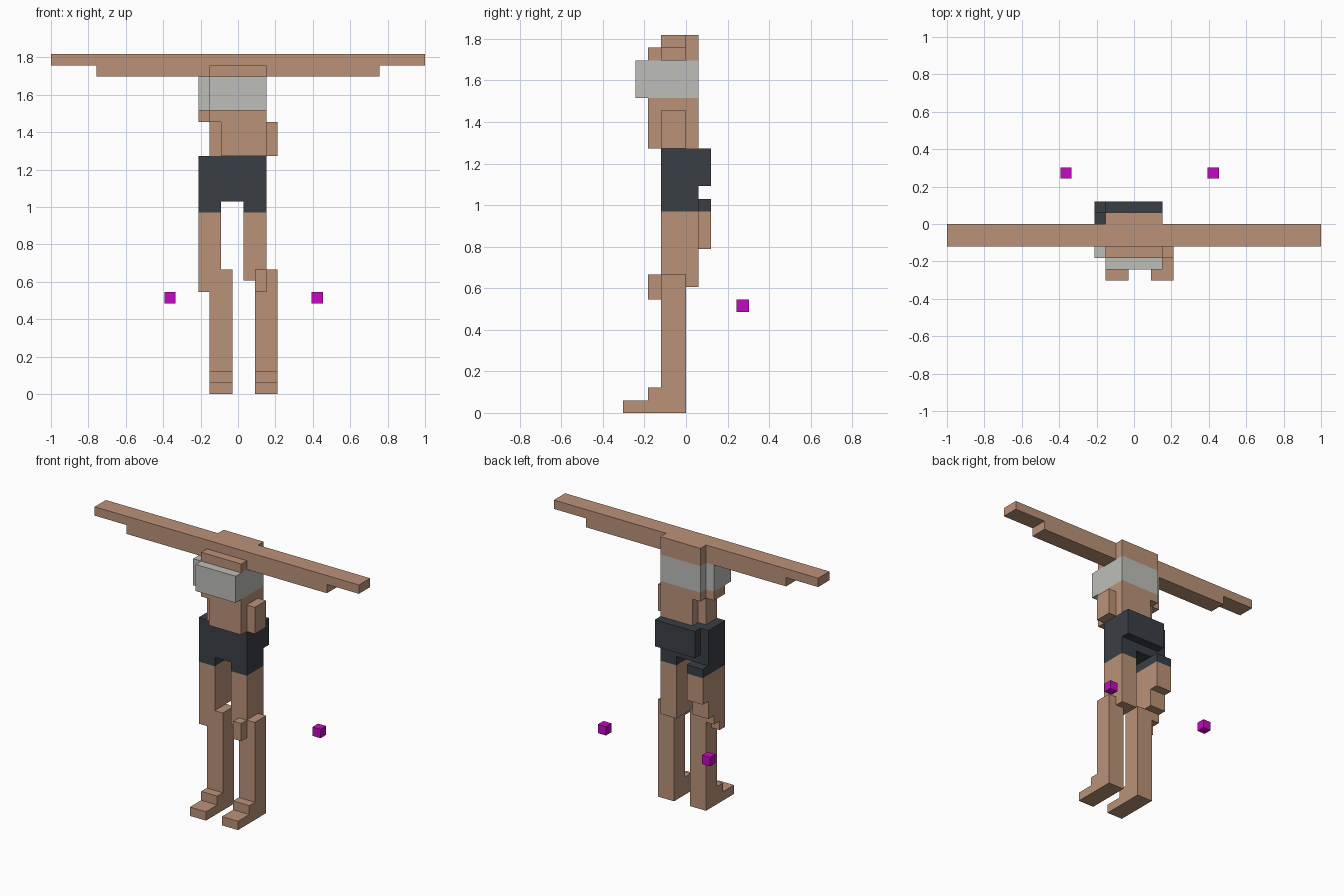
import bpy
import bmesh
from mathutils import Vector

UNIT = 2 / 33  # edge length of one block

cube = bpy.data.objects.get("Cube")
if cube:
    bpy.data.objects.remove(cube, do_unlink=True)


def material(name, rgb):
    mat = bpy.data.materials.new(name)
    mat.use_nodes = True
    mat.diffuse_color = (*rgb, 1)
    mat.node_tree.nodes["Principled BSDF"].inputs["Base Color"].default_value = (*rgb, 1)
    return mat


skin = material("skin", (0.50, 0.29, 0.19))
grey = material("light_grey", (0.51, 0.52, 0.49))
dark = material("dark_slate", (0.042, 0.049, 0.059))
magenta = material("magenta", (0.54, 0.003, 0.54))


def part(name, mat, *boxes):
    """Join boxes, each given as x, y and z ranges in block units."""
    bm = bmesh.new()
    for ranges in boxes:
        low, high = (Vector(v) * UNIT for v in zip(*ranges))
        verts = bmesh.ops.create_cube(bm, size=1)["verts"]
        for v in verts:
            v.co = Vector(high[i] if v.co[i] > 0 else low[i] for i in range(3))
    mesh = bpy.data.meshes.new(name)
    bm.to_mesh(mesh)
    bm.free()
    mesh.materials.append(mat)
    obj = bpy.data.objects.new(name, mesh)
    bpy.context.collection.objects.link(obj)
    return obj


wide = (-2.5, 2.5)    # upper body width
waist = (-1.5, 2.5)
hips = (-3.5, 2.5)
thick = (-2, 0)       # limb depth

# Outstretched arms and shoulders
part("arms", skin,
     ((-16.5, 16.5), thick, (29, 30)),
     ((-12.5, 12.5), thick, (28, 29)))
part("shoulders", skin,
     (wide, (0, 1), (28, 30)),
     (wide, (-3, -2), (28, 29)))

# Chest band
part("chest_band", grey,
     (wide, (-3, 1), (25, 28)),
     (wide, (-4, -3), (25, 28)),
     ((-3.5, -2.5), (-3, 0), (25, 28)))

# Midriff with a stepped side on each flank
part("midriff", skin,
     (wide, (-3, 1), (24, 25)),
     ((-3.5, -2.5), thick, (24, 25)),
     (waist, (-3, 1), (21, 24)))
for name, x in (("right_flank", -2.5), ("left_flank", 2.5)):
    part(name, skin, ((x, x + 1), thick, (21, 24)))

# Shorts
part("shorts", dark,
     (hips, (-2, 1), (17, 21)),
     (wide, (1, 2), (18, 21)),
     ((-3.5, -1.5), (-2, 2), (16, 17)),
     ((0.5, 2.5), (-2, 1), (16, 17)))

# Thighs
right_x = (-3.5, -1.5)
part("right_thigh", skin,
     (right_x, (1, 2), (13, 16)),
     (right_x, (0, 1), (11, 16)),
     (right_x, (-1, 0), (10, 16)),
     (right_x, (-2, -1), (9, 16)))
part("left_thigh", skin, ((0.5, 2.5), (-2, 1), (10, 16)))
part("left_knee", skin, ((1.5, 2.5), (-3, -2), (9, 11)))

# Lower legs with stepped feet
for side, x in (("right", -2.5), ("left", 1.5)):
    span = (x, x + 2)
    part(side + "_shin", skin, (span, thick, (0, 11)))
    part(side + "_foot", skin,
         (span, (-5, -2), (0, 1)),
         (span, (-3, -2), (1, 2)))

# Loose marker blocks behind the legs
for side, x in (("right", -6.5), ("left", 6.5)):
    part(side + "_marker", magenta, ((x, x + 1), (4, 5), (8, 9)))
